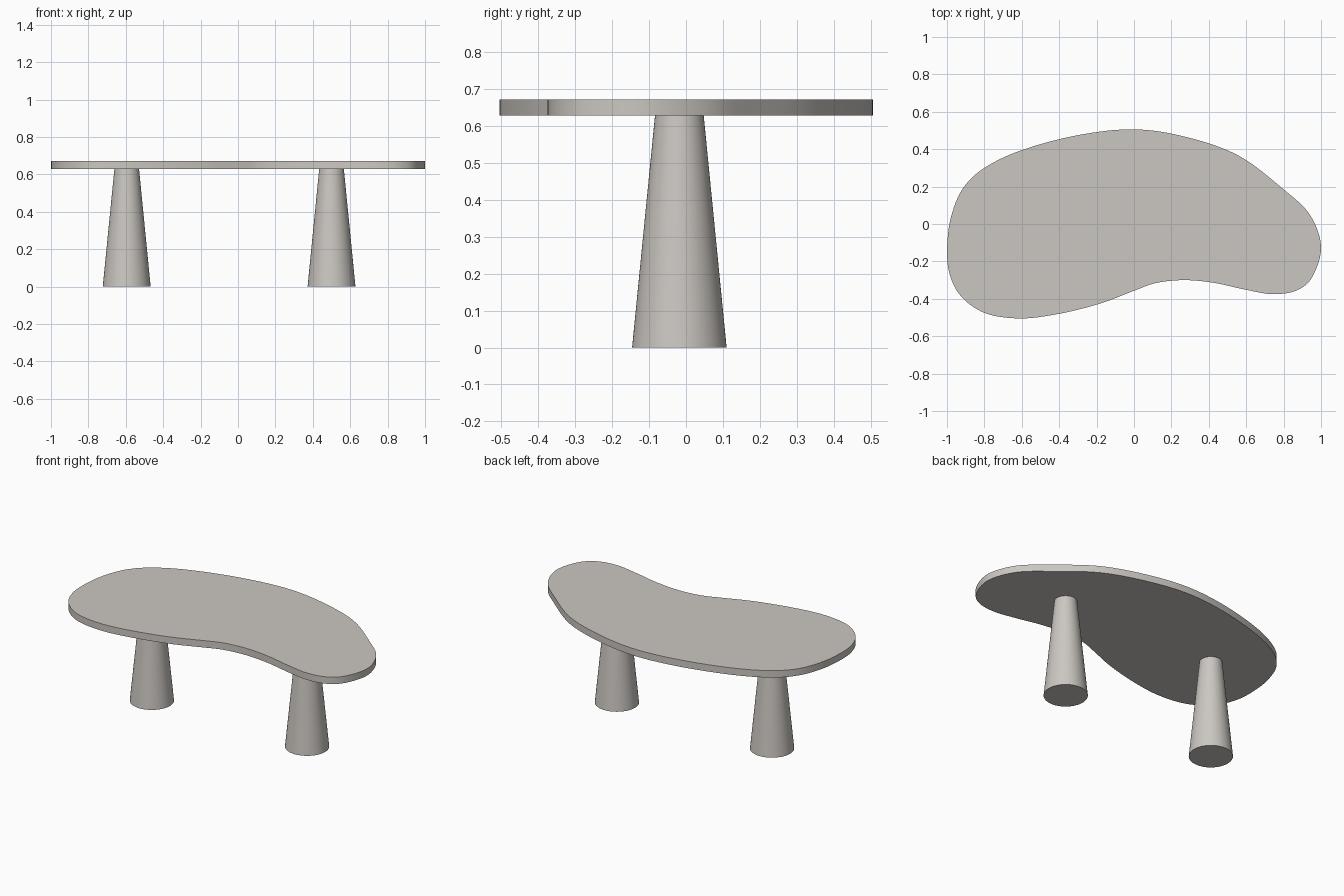
import bpy, bmesh, math
from mathutils import Vector

if "Cube" in bpy.data.objects:
    bpy.data.objects.remove(bpy.data.objects["Cube"])

stone = bpy.data.materials.new("warm grey")
stone.diffuse_color = (0.60, 0.57, 0.535, 1)
stone.use_nodes = True
stone.node_tree.nodes["Principled BSDF"].inputs["Base Color"].default_value = stone.diffuse_color

# Control points of the bean-shaped top, clockwise from the back
OUTLINE = [(0, .506), (.28, .465), (.56, .365), (.80, .185), (.94, .05), (1, -.12),
           (.955, -.28), (.87, -.355), (.743, -.375), (.6, -.352), (.43, -.315),
           (.27, -.30), (.12, -.315), (0, -.357), (-.18, -.425), (-.4, -.48),
           (-.61, -.505), (-.8, -.475), (-.93, -.38), (-.99, -.25), (-.998, -.10),
           (-.975, .05), (-.915, .19), (-.8, .30), (-.6, .395), (-.3, .475)]


def smooth_loop(pts, steps=8):
    """Closed Catmull-Rom curve through the points."""
    p = [Vector(q) for q in pts]
    n = len(p)
    out = []
    for i in range(n):
        a, b, c, d = p[i - 1], p[i], p[(i + 1) % n], p[(i + 2) % n]
        for k in range(steps):
            t = k / steps
            out.append(.5 * (2 * b + (c - a) * t + (2 * a - 5 * b + 4 * c - d) * t ** 2
                             + (3 * b - a - 3 * c + d) * t ** 3))
    return out


def solid(name, low, high):
    """Closed solid between two matching rings."""
    bm = bmesh.new()
    lo = [bm.verts.new(v) for v in low]
    hi = [bm.verts.new(v) for v in high]
    bm.faces.new(lo)
    bm.faces.new(hi)
    n = len(lo)
    for i in range(n):
        j = (i + 1) % n
        bm.faces.new((lo[i], lo[j], hi[j], hi[i]))
    bmesh.ops.recalc_face_normals(bm, faces=bm.faces)
    me = bpy.data.meshes.new(name)
    bm.to_mesh(me)
    bm.free()
    me.materials.append(stone)
    ob = bpy.data.objects.new(name, me)
    bpy.context.collection.objects.link(ob)
    bpy.ops.object.select_all(action='DESELECT')
    ob.select_set(True)
    bpy.context.view_layer.objects.active = ob
    bpy.ops.object.shade_smooth_by_angle(angle=math.radians(35))
    return ob


def ring(x, y, r, z, n=64):
    return [(x + r * math.cos(2 * math.pi * i / n),
             y + r * math.sin(2 * math.pi * i / n), z) for i in range(n)]


# Table top
loop = smooth_loop(OUTLINE)
solid("table_top", [(p.x, p.y, .628) for p in loop], [(p.x, p.y, .672) for p in loop])

# Tapered round legs
for name, x in (("left_leg", -.595), ("right_leg", .5)):
    solid(name, ring(x, -.018, .128, 0), ring(x, -.018, .066, .628))
